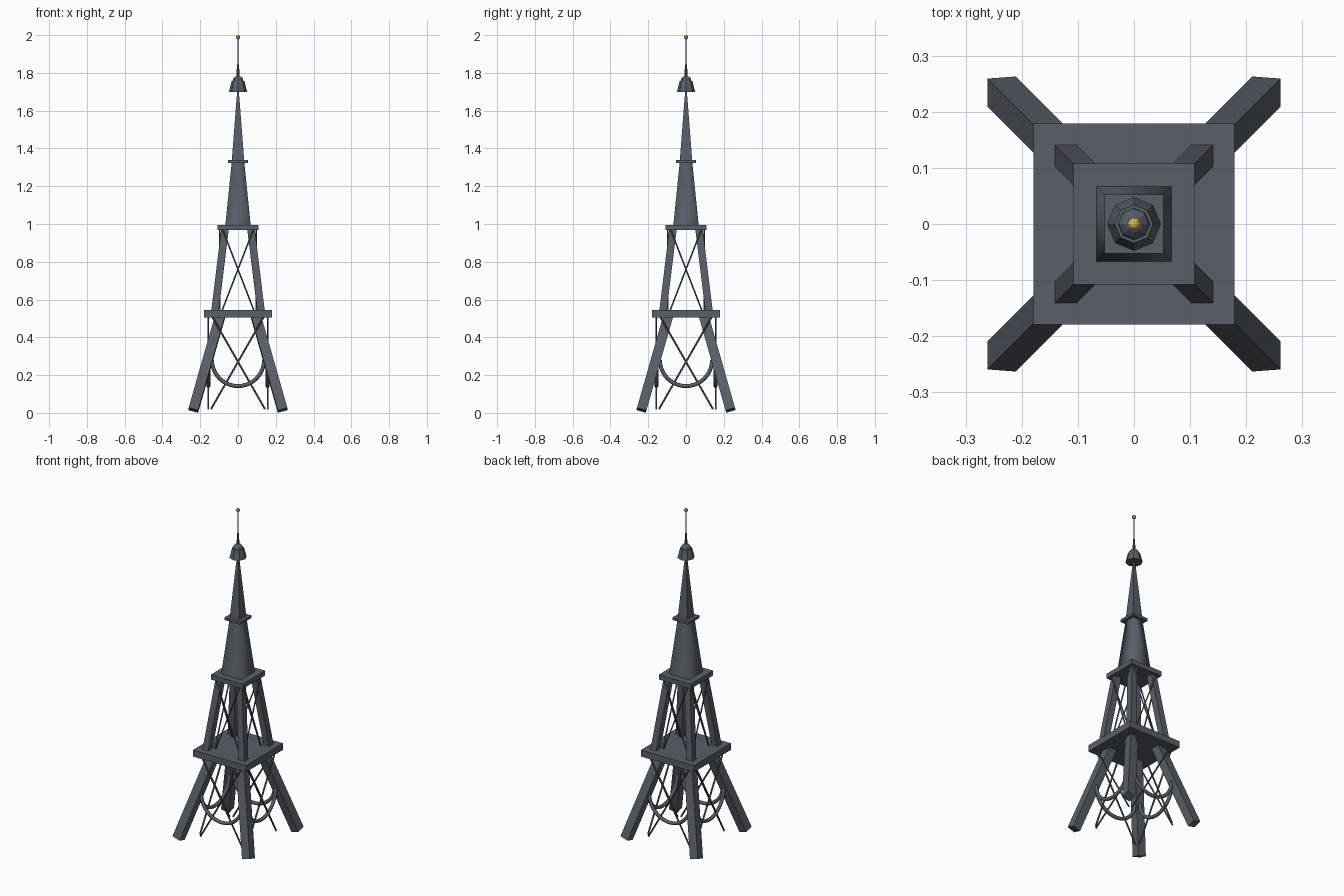
import bpy, bmesh, math
from mathutils import Vector, Matrix

if "Cube" in bpy.data.objects:
    bpy.data.objects.remove(bpy.data.objects["Cube"])


def material(name, color):
    m = bpy.data.materials.new(name)
    m.diffuse_color = color
    m.use_nodes = True
    m.node_tree.nodes["Principled BSDF"].inputs["Base Color"].default_value = m.diffuse_color
    return m


IRON = material("dark_iron", (0.10, 0.115, 0.14, 1))
GOLD = material("gold", (0.62, 0.48, 0.09, 1))


def finish(bm, name, mat=IRON, smooth=False):
    bmesh.ops.recalc_face_normals(bm, faces=bm.faces)
    me = bpy.data.meshes.new(name)
    bm.to_mesh(me)
    bm.free()
    me.materials.append(mat)
    for p in me.polygons:
        p.use_smooth = smooth
    ob = bpy.data.objects.new(name, me)
    bpy.context.collection.objects.link(ob)
    return ob


def frustum(name, r1, r2, z1, z2, n=8, square=False, caps=True, smooth=False):
    # For square sections r1 and r2 are half widths
    k = math.sqrt(2) if square else 1
    rot = Matrix.Rotation(math.pi / 4 if square else 0, 4, 'Z')
    bm = bmesh.new()
    bmesh.ops.create_cone(bm, cap_ends=caps, segments=4 if square else n,
                          radius1=r1 * k, radius2=r2 * k, depth=z2 - z1,
                          matrix=Matrix.Translation((0, 0, (z1 + z2) / 2)) @ rot)
    return finish(bm, name, smooth=smooth)


def leg(name, a, b, w):
    # Square beam from a to b, ends cut perpendicular to its axis
    a, b = Vector(a), Vector(b)
    d = (b - a).normalized()
    y = Vector((0, d.z, -d.y)).normalized()
    x = y.cross(d)
    m = Matrix((x, y, d)).transposed().to_4x4()
    m.translation = (a + b) / 2
    bm = bmesh.new()
    bmesh.ops.create_cube(bm, size=1, matrix=m @ Matrix.Diagonal((w, w, (b - a).length, 1)))
    return finish(bm, name)


def rod(name, a, b, r):
    a, b = Vector(a), Vector(b)
    m = Matrix.Translation((a + b) / 2) @ (b - a).to_track_quat('Z', 'Y').to_matrix().to_4x4()
    bm = bmesh.new()
    bmesh.ops.create_cone(bm, cap_ends=True, segments=6, radius1=r, radius2=r,
                          depth=(b - a).length, matrix=m)
    return finish(bm, name)


def arch(name, y, zc, R, r, n=20, k=8):
    # Lower half of a ring, hanging in the plane of one side
    bm = bmesh.new()
    rings = []
    for i in range(n + 1):
        t = math.pi + math.pi * i / n
        ring = []
        for j in range(k):
            u = 2 * math.pi * j / k
            q = R + r * math.cos(u)
            ring.append(bm.verts.new((q * math.cos(t), y + r * math.sin(u), zc + q * math.sin(t))))
        rings.append(ring)
    for p, q in zip(rings, rings[1:]):
        for j in range(k):
            bm.faces.new((p[j], p[(j + 1) % k], q[(j + 1) % k], q[j]))
    bm.faces.new(rings[0])
    bm.faces.new(rings[-1])
    return finish(bm, name, smooth=True)


# Legs of both stages
for sx, nx in ((-1, "left"), (1, "right")):
    for sy, ny in ((-1, "front"), (1, "back")):
        leg(f"lower_leg_{ny}_{nx}", (sx * .236, sy * .236, .0145), (sx * .092, sy * .092, .52), .052)
        leg(f"upper_leg_{ny}_{nx}", (sx * .123, sy * .123, .53), (sx * .068, sy * .068, .98), .039)

# Cross braces and hanging arches on each side
for i, side in enumerate(("front", "right", "back", "left")):
    parts = [arch(f"arch_{side}", -.157, .28, .138, .0105)]
    for s in (-1, 1):
        parts.append(rod(f"lower_brace_{side}", (s * .143, -.157, .02), (-s * .143, -.157, .52), .005))
        parts.append(rod(f"upper_brace_{side}", (s * .085, -.096, .54), (-s * .085, -.096, .98), .004))
    for ob in parts:
        ob.data.transform(Matrix.Rotation(i * math.pi / 2, 4, 'Z'))

# Platforms
frustum("lower_platform", .179, .179, .505, .545, square=True)
frustum("middle_platform", .108, .108, .967, .996, square=True)
frustum("upper_platform", .053, .053, 1.323, 1.339, square=True)

# Spire
frustum("lower_spire", .067, .033, .995, 1.33, square=True, caps=False, smooth=True)
frustum("upper_spire", .033, .004, 1.335, 1.71, square=True)

# Lantern cap and dome
frustum("lantern_cap", .048, .034, 1.70, 1.757)
bm = bmesh.new()
bmesh.ops.create_uvsphere(bm, u_segments=8, v_segments=6, radius=.029,
                          matrix=Matrix.Translation((0, 0, 1.755)))
finish(bm, "lantern_dome")

# Antenna and ball finial
frustum("antenna_base", .008, .006, 1.77, 1.845)
frustum("antenna", .004, .003, 1.84, 1.985, n=6)
bm = bmesh.new()
bmesh.ops.create_uvsphere(bm, u_segments=8, v_segments=6, radius=.012,
                          matrix=Matrix.Translation((0, 0, 1.988)))
finish(bm, "finial_ball", GOLD)
